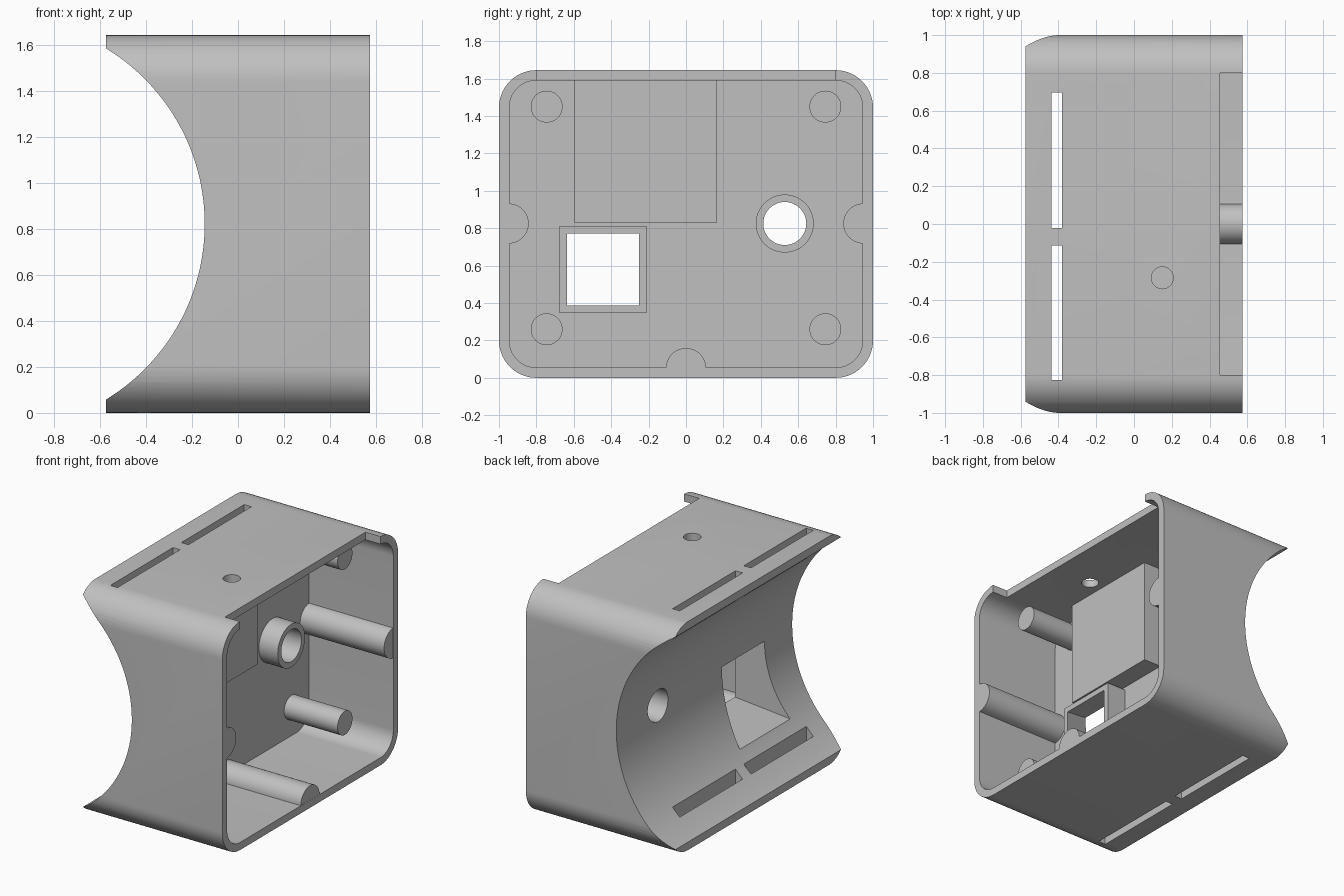
import bpy
import bmesh
from math import cos, sin, pi, radians
from mathutils import Matrix

default = bpy.data.objects.get("Cube")
if default:
    bpy.data.objects.remove(default)

grey = bpy.data.materials.new("light_grey_plastic")
grey.use_nodes = True
colour = (0.53, 0.53, 0.53, 1)
grey.diffuse_color = colour
grey.node_tree.nodes["Principled BSDF"].inputs["Base Color"].default_value = colour

FRONT, FLOOR, BOSS, HEIGHT, WALL = 0.575, -0.095, 0.055, 1.645, 0.055
MID = HEIGHT / 2


def finish(name, bm):
    bmesh.ops.recalc_face_normals(bm, faces=bm.faces)
    mesh = bpy.data.meshes.new(name)
    bm.to_mesh(mesh)
    bm.free()
    obj = bpy.data.objects.new(name, mesh)
    obj.data.materials.append(grey)
    bpy.context.collection.objects.link(obj)
    return obj


def prism(name, near, x0, x1, far=None):
    """Loft a (y, z) outline at x0 to another outline at x1."""
    bm = bmesh.new()
    a = [bm.verts.new((x0, y, z)) for y, z in near]
    b = [bm.verts.new((x1, y, z)) for y, z in (far or near)]
    bm.faces.new(a)
    bm.faces.new(b)
    for i in range(len(a)):
        j = (i + 1) % len(a)
        bm.faces.new((a[i], a[j], b[j], b[i]))
    return finish(name, bm)


def arc(cy, cz, r, start, sweep, steps):
    return [(cy + r * cos(start + sweep * i / steps),
             cz + r * sin(start + sweep * i / steps)) for i in range(steps + 1)]


def circle(cy, cz, r, steps=48):
    return arc(cy, cz, r, 0, 2 * pi, steps)[:-1]


def rect(y0, y1, z0, z1):
    return [(y0, z0), (y1, z0), (y1, z1), (y0, z1)]


def square(cy, cz, h):
    return rect(cy - h, cy + h, cz - h, cz + h)


def rounded(half_y, z0, z1, r):
    corners = [(half_y - r, z1 - r), (r - half_y, z1 - r),
               (r - half_y, z0 + r), (half_y - r, z0 + r)]
    return [p for i, (y, z) in enumerate(corners) for p in arc(y, z, r, i * pi / 2, pi / 2, 14)]


def cylinder(name, radius, depth, matrix, segments):
    bm = bmesh.new()
    bmesh.ops.create_cone(bm, cap_ends=True, segments=segments, radius1=radius,
                          radius2=radius, depth=depth, matrix=matrix)
    return finish(name, bm)


def cut(obj, *cutters):
    """Subtract each cutter, apply, and discard it."""
    for cutter in cutters:
        mod = obj.modifiers.new("cut", 'BOOLEAN')
        mod.operation, mod.solver, mod.object = 'DIFFERENCE', 'EXACT', cutter
        cutter.hide_render = True
        bpy.context.view_layer.update()
        mesh = bpy.data.meshes.new_from_object(
            obj.evaluated_get(bpy.context.evaluated_depsgraph_get()))
        obj.modifiers.clear()
        obj.data = mesh
        bpy.data.objects.remove(cutter)


# Cutters shared by the shell and the bosses
def funnel():
    y, z, h, slope = -0.4425, 0.578, 0.1925, 0.25
    outline = [square(y, z, h + slope * (BOSS - x)) for x in (0.08, -0.5)]
    return prism("funnel_cutter", outline[0], 0.08, -0.5, outline[1])


def round_hole():
    return prism("round_cutter", circle(0.528, 0.825, 0.115), -0.5, 0.3)


# Rounded shell with cavity, concave back, lid notch, strap slots and screw hole
shell = prism("shell", rounded(1, 0, HEIGHT, 0.2), -FRONT, FRONT)
cut(shell,
    prism("cavity_cutter", rounded(1 - WALL, WALL, HEIGHT - WALL, 0.145), FLOOR, 0.7),
    cylinder("concave_cutter", 0.895, 3,
             Matrix.Translation((-1.04, 0, MID)) @ Matrix.Rotation(pi / 2, 4, 'X'), 144),
    prism("notch_cutter", rect(-0.8, 0.8, HEIGHT - WALL - 0.003, 1.8), 0.455, 0.7),
    prism("slot_cutter_left", rect(-0.02, 0.695, -0.1, 1.8), -0.437, -0.38),
    prism("slot_cutter_right", rect(-0.825, -0.115, -0.1, 1.8), -0.437, -0.38),
    cylinder("screw_cutter", 0.058, 0.4, Matrix.Translation((0.15, -0.285, HEIGHT)), 32),
    funnel(), round_hole())
parts = [shell]

# Bosses around the two openings
square_boss = prism("square_boss", square(-0.4425, 0.578, 0.2325), FLOOR - 0.01, BOSS)
cut(square_boss, funnel())
round_boss = prism("round_boss", circle(0.528, 0.825, 0.155), FLOOR - 0.01, BOSS)
cut(round_boss, round_hole())
parts += [square_boss, round_boss]

# Raised pad under the top wall
parts.append(prism("raised_pad", rect(-0.6, 0.165, 0.83, HEIGHT - WALL + 0.005),
                   FLOOR - 0.01, 0.045))

# Four mounting pins
for side, y in (("left", 0.745), ("right", -0.745)):
    for level, z in (("lower", 0.26), ("upper", 1.45)):
        parts.append(prism(f"{level}_{side}_pin", circle(y, z, 0.085, 40), FLOOR - 0.01, 0.33))

# Half-round rails along the side and bottom walls
inner = 1 - WALL + 0.003
for name, y, z, start in (("left_rail", inner, 0.825, pi / 2),
                          ("right_rail", -inner, 0.825, -pi / 2),
                          ("bottom_rail", 0, WALL - 0.003, 0)):
    parts.append(prism(name, arc(y, z, 0.107, start, pi, 24), FLOOR - 0.01, FRONT - 0.001))

# Smooth curves, crisp edges
bpy.ops.object.select_all(action='DESELECT')
for part in parts:
    part.select_set(True)
bpy.context.view_layer.objects.active = shell
bpy.ops.object.shade_smooth_by_angle(angle=radians(30))
